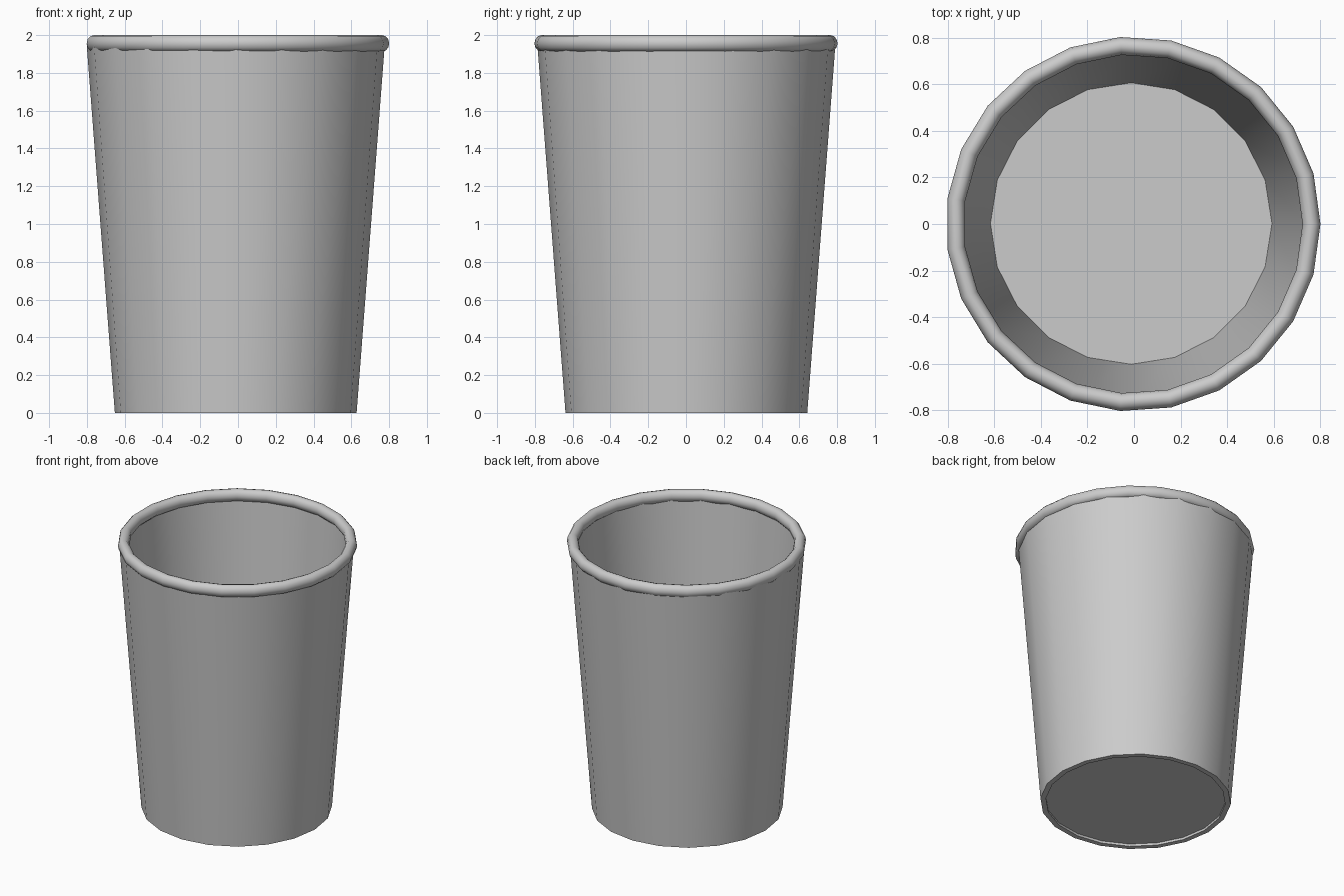
import bpy
from math import sin, cos, pi, radians

if "Cube" in bpy.data.objects:
    bpy.data.objects.remove(bpy.data.objects["Cube"])


def lathe(name, profile, sides, centre):
    """Spin a closed (radius, height) profile around the vertical axis."""
    n = len(profile)
    verts = [(r * cos(2 * pi * i / sides), r * sin(2 * pi * i / sides), z)
             for i in range(sides) for r, z in profile]
    faces = []
    for i in range(sides):
        a, b = i * n, (i + 1) % sides * n
        for j in range(n):
            k = (j + 1) % n
            faces.append((a + j, b + j, b + k, a + k))
    return make(name, verts, faces, centre)


def make(name, verts, faces, centre):
    mesh = bpy.data.meshes.new(name)
    mesh.from_pydata(verts, [], faces)
    mesh.shade_smooth()
    mesh.set_sharp_from_angle(angle=radians(50))
    obj = bpy.data.objects.new(name, mesh)
    obj.location = centre
    bpy.context.collection.objects.link(obj)
    return obj


WALL_SIDES = 20
wall_centre = (-0.012, 0.002, 0)

# Tapered wall with thickness, open at both ends
lathe("cup_wall", [(0.64, 0), (0.789, 1.95), (0.752, 1.95), (0.603, 0)],
      WALL_SIDES, wall_centre)

# Floor disc, slightly recessed from the bottom edge
floor = [(0.605 * cos(2 * pi * i / WALL_SIDES),
          0.605 * sin(2 * pi * i / WALL_SIDES), 0.018) for i in range(WALL_SIDES)]
make("cup_floor", floor, [tuple(range(WALL_SIDES))], wall_centre)

# Rolled rim
SEG = 12
ring = [(0.766 + 0.0385 * cos(2 * pi * j / SEG), 1.956 + 0.044 * sin(2 * pi * j / SEG))
        for j in range(SEG)]
lathe("rolled_rim", ring, 23, (-0.004, 0, 0))
